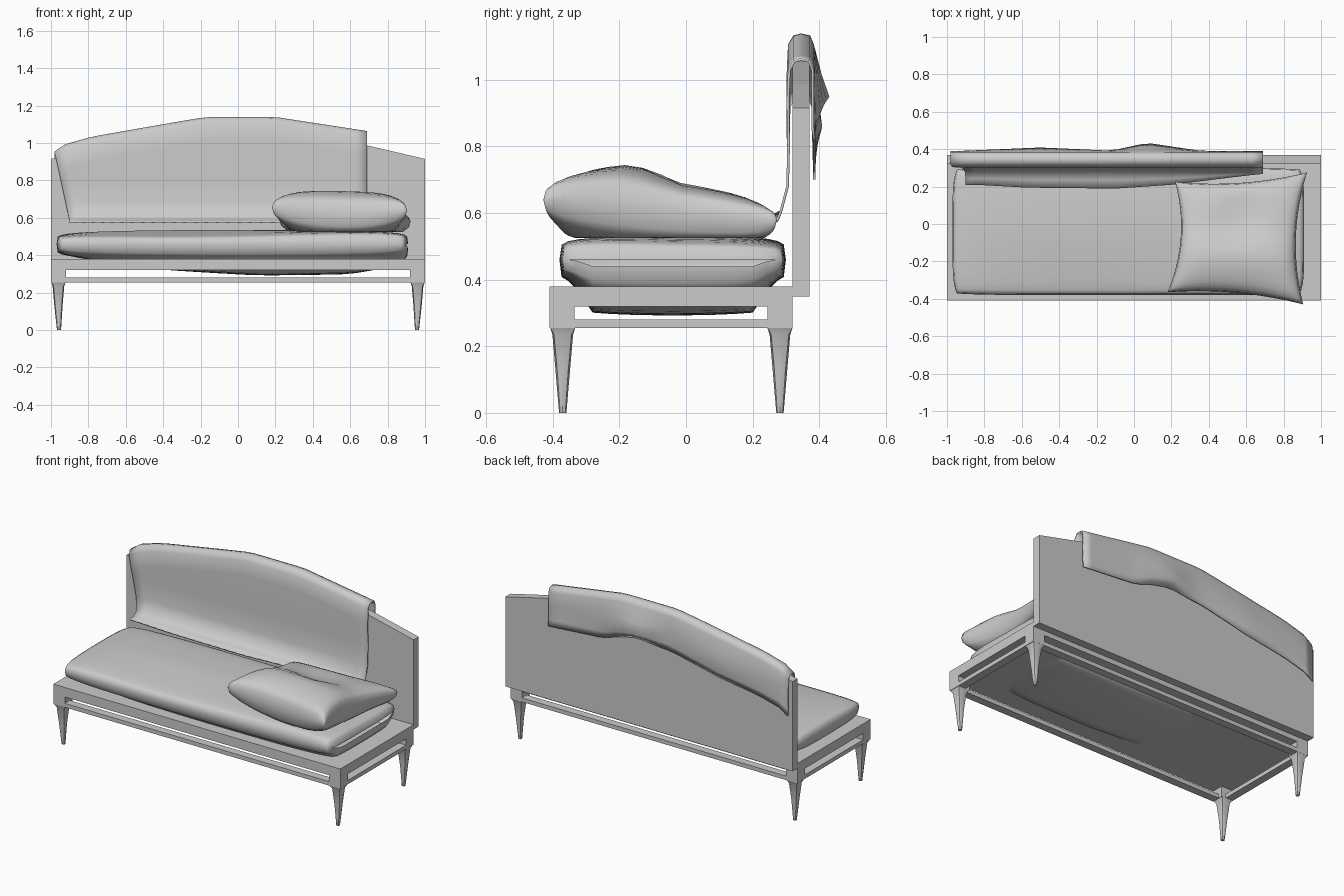
import bpy, bmesh
from math import sin, cos, pi
from mathutils import Vector

cube = bpy.data.objects.get("Cube")
if cube:
    bpy.data.objects.remove(cube, do_unlink=True)

grey = bpy.data.materials.new("warm_grey")
grey.use_nodes = True
COLOR = (0.6, 0.6, 0.6, 1)
grey.diffuse_color = COLOR
grey.node_tree.nodes["Principled BSDF"].inputs["Base Color"].default_value = COLOR


def finish(bm, name, smooth=None):
    bmesh.ops.remove_doubles(bm, verts=bm.verts, dist=0.0005)
    bmesh.ops.recalc_face_normals(bm, faces=bm.faces)
    mesh = bpy.data.meshes.new(name)
    bm.to_mesh(mesh)
    bm.free()
    mesh.materials.append(grey)
    ob = bpy.data.objects.new(name, mesh)
    bpy.context.collection.objects.link(ob)
    if smooth:
        bpy.ops.object.select_all(action='DESELECT')
        ob.select_set(True)
        bpy.context.view_layer.objects.active = ob
        bpy.ops.object.shade_smooth_by_angle(angle=smooth)
    return ob


def box(name, x, y, z):
    bm = bmesh.new()
    bmesh.ops.create_cube(bm, size=1)
    for v in bm.verts:
        v.co = [a + (c + 0.5) * (b - a) for c, (a, b) in zip(v.co, (x, y, z))]
    return finish(bm, name)


def lerp(points, t):
    """Piecewise linear value through (position, value) points."""
    if t <= points[0][0]:
        return points[0][1]
    for (a, p), (b, q) in zip(points, points[1:]):
        if t <= b:
            return p + (q - p) * (t - a) / (b - a)
    return points[-1][1]


def sheet(bm, nu, nv, place):
    """Grid of quads, with u and v running from 0 to 1."""
    rows = [[bm.verts.new(place(i / nu, j / nv)) for j in range(nv + 1)]
            for i in range(nu + 1)]
    for r, s in zip(rows, rows[1:]):
        for j in range(nv):
            bm.faces.new((r[j], s[j], s[j + 1], r[j + 1]))


def cushion(name, nu, nv, place):
    """Closed pad: an upper and a lower sheet that meet at the seam."""
    bm = bmesh.new()
    for side in (1, -1):
        sheet(bm, nu, nv, lambda u, v: place(sin((u - .5) * pi), sin((v - .5) * pi),
              max(0, cos((u - .5) * pi) * cos((v - .5) * pi)), side))
    return finish(bm, name, 1.1)


# Frame: top deck, lower rails with an open slot, corner posts
FRONT, REAR = -0.41, 0.32
box("deck", (-1, 1), (FRONT, REAR), (0.32, 0.38))
for name, y in (("front", FRONT), ("rear", REAR - 0.05)):
    box(name + "_rail", (-0.92, 0.92), (y, y + 0.05), (0.255, 0.28))
for name, s in (("left", 1), ("right", -1)):
    box(name + "_rail", sorted((s, s * 0.95)), (-0.335, 0.245), (0.255, 0.28))

    # Corner posts and tapered legs that flare into them
    for end, y, cy in (("front", FRONT, -0.37), ("rear", 0.245, 0.282)):
        box(f"{end}_{name}_post", sorted((s, s * 0.92)), (y, y + 0.075), (0.255, 0.32))
        bm = bmesh.new()
        rings = []
        for z, r, square in ((0, .011, .7), (.13, .022, .75), (.235, .031, .85), (.256, .038, 1)):
            px = s * (0.96 if z else 0.957)
            ring = []
            for dx, dy in ((1, 0), (1, 1), (0, 1), (-1, 1), (-1, 0), (-1, -1), (0, -1), (1, -1)):
                k = r * (square if dx and dy else 1)
                ring.append(bm.verts.new((px + dx * k, cy + dy * k, z)))
            rings.append(ring)
        for a, b in zip(rings, rings[1:]):
            for i in range(8):
                bm.faces.new((a[i], a[i - 1], b[i - 1], b[i]))
        bm.faces.new(rings[0])
        bm.faces.new(rings[-1])
        finish(bm, f"{end}_{name}_leg", 0.6)

# Arched back panel
arch = [(-1, .915), (-.7, .985), (-.2, 1.065), (.2, 1.065), (.7, .985), (1, .915)]
bm = bmesh.new()
outline = [(-1, .35)] + arch + [(1, .35)]
face = bm.faces.new([bm.verts.new((x, 0.32, z)) for x, z in outline])
out = bmesh.ops.extrude_face_region(bm, geom=[face])
for v in out["geom"]:
    if isinstance(v, bmesh.types.BMVert):
        v.co.y = 0.37
finish(bm, "back_panel")


# Seat cushion, sagging through the deck
def seat(u, v, fall, side):
    full = fall ** 0.3
    x, y = -0.03 + 0.94 * u, -0.04 + 0.34 * v
    if side > 0:
        z = 0.46 + 0.075 * full - 0.025 * cos(2 * x + .6) * max(0, -v) * full
    else:
        depth = lerp([(-.9, .085), (-.4, .14), (.1, .168), (.6, .168), (.85, .135), (.95, .085)], x)
        inside = min(1, max(0, (0.88 - abs(v)) * 6))
        z = 0.46 - 0.085 * full - max(0, depth - 0.085) * inside
    pinch = 1 - 0.025 * abs(u * v) ** 6
    return (-0.03 + (x + 0.03) * pinch, -0.04 + (y + 0.04) * pinch, z)


cushion("seat_cushion", 28, 16, seat)

# Tilted loose pillow with drawn out corners
corners = [Vector(c) for c in ((.18, -.365, .655), (.905, -.43, .64), (.22, .225, .59), (.925, .275, .58))]


def pillow(u, v, fall, side):
    a, b = (u + 1) / 2, (v + 1) / 2
    p = corners[0].lerp(corners[1], a).lerp(corners[2].lerp(corners[3], a), b)
    p.x -= 0.05 * u * (1 - v * v)
    p.y -= 0.03 * v * (1 - u * u)
    height = lerp([(0, .14), (.35, .145), (.6, .095), (1, .08)], b)
    edge_sag = 0.035 * (1 - u * u) * (1 - b)
    if side > 0:
        dent = 0.02 * max(0, 1 - (u * u + (v - .35) ** 2) * 4)
        p.z += height * fall ** 0.5 - edge_sag - dent
    else:
        p.z = max(0.525, p.z - edge_sag - 0.13 * fall ** 0.5)
    return p


cushion("pillow", 16, 16, pillow)

# Throw draped over the back, from the seat to a loose rear hem
crest = [(-.98, .95), (-.94, .985), (-.78, 1.03), (-.38, 1.10), (-.17, 1.135), (.2, 1.135), (.69, 1.06)]
tongue = [(-.9, .21), (-.6, .195), (-.1, .19), (.2, .21), (.68, .27)]
flare = [(-.97, .385), (-.5, .405), (-.12, .388), (.07, .43), (.35, .388), (.68, .38)]
hem = [(-.98, .25), (-.5, .26), (-.1, .24), (.07, .22), (.3, .27), (.69, .24)]


def throw(u, v):
    x = -0.98 + 1.67 * u
    top, tip, rear = lerp(crest, x), lerp(tongue, x), lerp(flare, x)
    path = [(tip, .575), ((tip + .28) / 2, .58), (.285, .605), (.305, .68), (.308, .8),
            (.306, top - .12), (.31, top - .03), (.325, top - .005), (.345, top),
            (.37, top - .005), (.38, top - .03), ((rear + .38) / 2, top - .12),
            (rear, top - lerp(hem, x) + .04), (.385, top - lerp(hem, x))]
    y, z = path[round(v * (len(path) - 1))]
    if v < 0.5:
        x += 0.08 * (1 - u) ** 4 * min(1, (top - z) / 0.37)
    return (x, y, z)


bm = bmesh.new()
sheet(bm, 28, 13, throw)
cloth = finish(bm, "back_throw", 1.1)
thick = cloth.modifiers.new("thickness", 'SOLIDIFY')
thick.thickness = 0.008
thick.offset = 0
